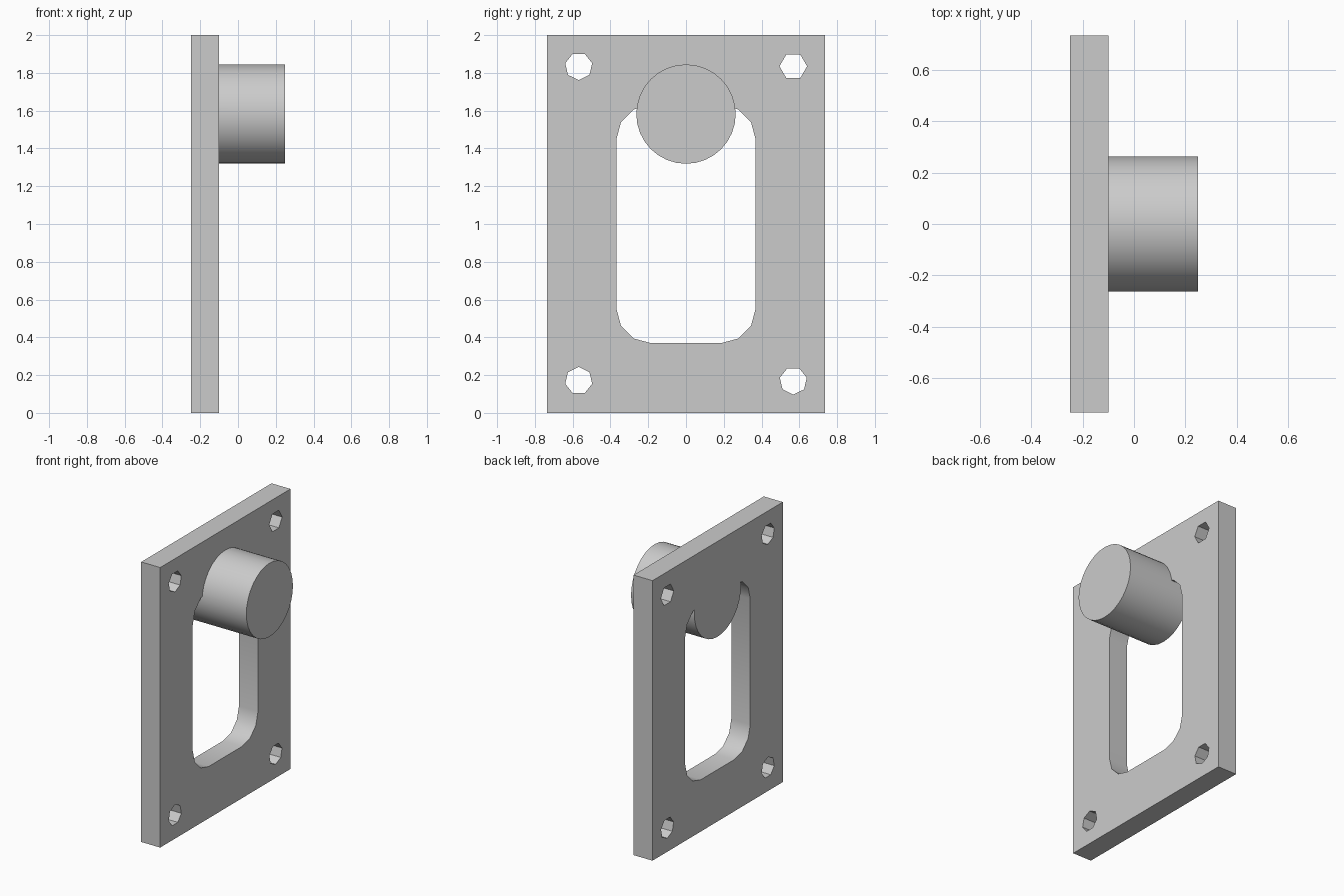
import bpy
import bmesh
import math

cube = bpy.data.objects.get("Cube")
if cube:
    bpy.data.objects.remove(cube, do_unlink=True)

grey = bpy.data.materials.new("plain grey")
grey.use_nodes = True
COLOUR = (0.6, 0.6, 0.6, 1.0)
grey.diffuse_color = COLOUR
grey.node_tree.nodes["Principled BSDF"].inputs["Base Color"].default_value = COLOUR

BACK, FACE, TIP = -0.25, -0.10, 0.25
HALF_WIDTH, HEIGHT = 0.735, 2.0


def prism(name, profile, x0, x1):
    """Extrude a (y, z) profile along x."""
    bm = bmesh.new()
    base = bm.faces.new([bm.verts.new((x0, y, z)) for y, z in profile])
    top = bmesh.ops.extrude_face_region(bm, geom=[base])["geom"]
    verts = [v for v in top if isinstance(v, bmesh.types.BMVert)]
    bmesh.ops.translate(bm, verts=verts, vec=(x1 - x0, 0, 0))
    bmesh.ops.recalc_face_normals(bm, faces=bm.faces[:])
    mesh = bpy.data.meshes.new(name)
    bm.to_mesh(mesh)
    bm.free()
    mesh.materials.append(grey)
    obj = bpy.data.objects.new(name, mesh)
    bpy.context.collection.objects.link(obj)
    return obj


def polygon(y, z, radius, sides, start):
    angles = [math.radians(start) + math.tau * i / sides for i in range(sides)]
    return [(y + radius * math.cos(a), z + radius * math.sin(a)) for a in angles]


def rounded_slot(half, low, high, radius, steps):
    points = []
    corners = [(1, high - radius), (-1, high - radius),
               (-1, low + radius), (1, low + radius)]
    for i, (side, z) in enumerate(corners):
        for k in range(steps + 1):
            a = math.pi / 2 * (i + k / steps)
            points.append((side * (half - radius) + radius * math.cos(a),
                           z + radius * math.sin(a)))
    return points


def combine(target, other, operation):
    mod = target.modifiers.new(operation.lower(), 'BOOLEAN')
    mod.operation, mod.solver, mod.object = operation, 'EXACT', other
    bpy.ops.object.select_all(action='DESELECT')
    bpy.context.view_layer.objects.active = target
    target.select_set(True)
    bpy.ops.object.modifier_apply(modifier=mod.name)
    bpy.data.objects.remove(other, do_unlink=True)


# Rectangular mounting plate
w = HALF_WIDTH
plate = prism("mounting_plate", [(-w, 0), (w, 0), (w, HEIGHT), (-w, HEIGHT)], BACK, FACE)

# Central window with rounded corners
slot = rounded_slot(0.368, 0.37, 1.63, 0.18, 3)
combine(plate, prism("slot_cutter", slot, BACK - 0.1, FACE + 0.1), 'DIFFERENCE')

# Bolt holes: y, z, sides, start angle
for y, z, sides, start in [(-0.568, 1.835, 7, -90), (0.568, 1.835, 6, 0),
                           (-0.568, 0.17, 7, 90), (0.568, 0.17, 7, -90)]:
    hole = polygon(y, z, 0.073, sides, start)
    combine(plate, prism("hole_cutter", hole, BACK - 0.1, FACE + 0.1), 'DIFFERENCE')

# Round peg, flush with the back of the plate
peg = prism("peg", polygon(0, 1.582, 0.263, 32, 0), BACK, TIP)
combine(plate, peg, 'UNION')
plate.name = "plate_with_peg"
bpy.ops.object.shade_smooth_by_angle(angle=math.radians(35))
